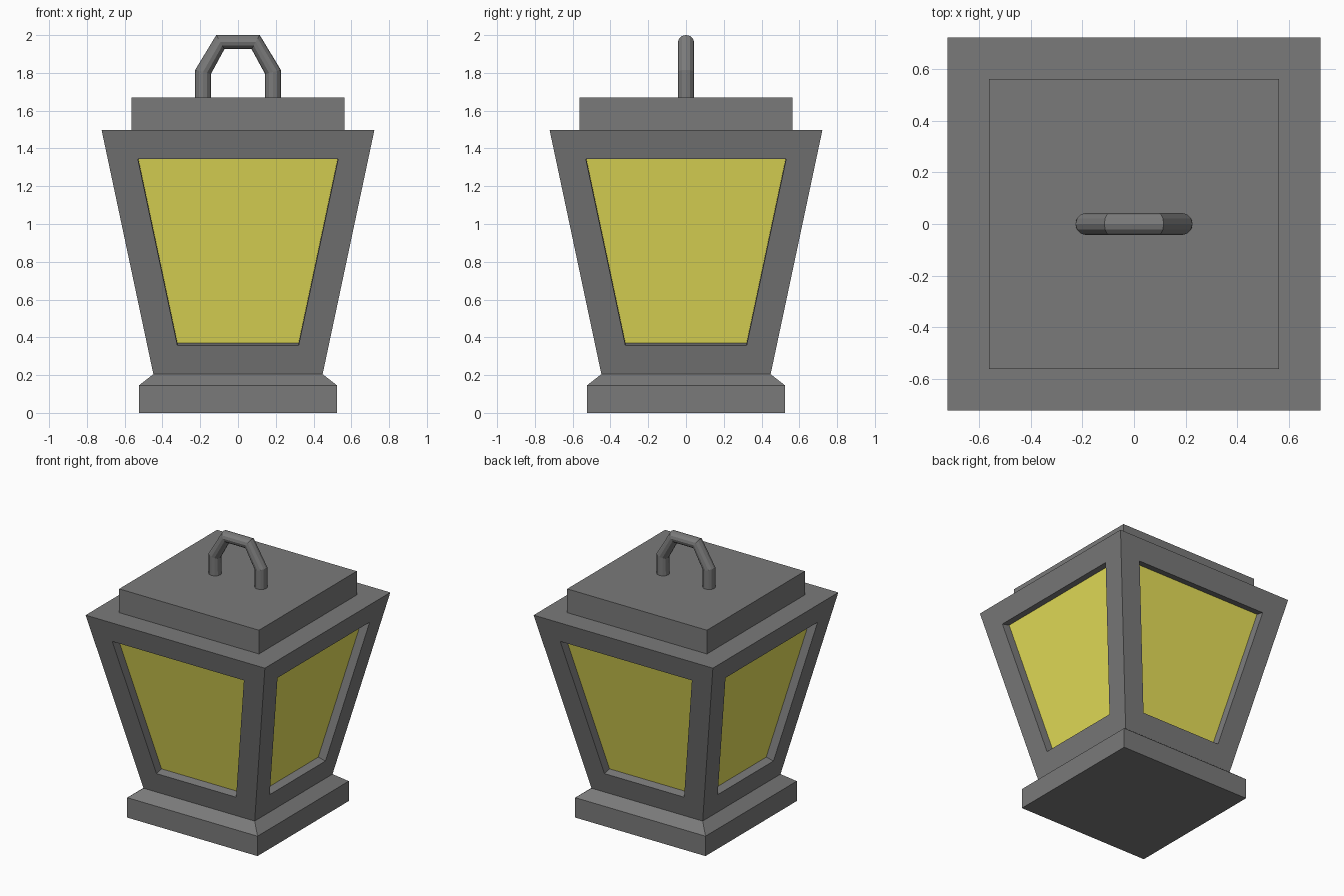
import bpy
import bmesh

# Remove the default object
default = bpy.data.objects.get("Cube")
if default:
    bpy.data.objects.remove(default, do_unlink=True)


def make_material(name, rgb):
    mat = bpy.data.materials.new(name)
    mat.use_nodes = True
    colour = (*rgb, 1.0)
    mat.diffuse_color = colour
    bsdf = next(n for n in mat.node_tree.nodes if n.type == "BSDF_PRINCIPLED")
    bsdf.inputs["Base Color"].default_value = colour
    return mat


metal = make_material("grey metal", (0.195, 0.195, 0.195))
glass = make_material("yellow glass", (0.8, 0.75, 0.1))


def square_stack(name, profile, materials, panel_level=None):
    """Stack square rings (half width, height); optionally recess one level's sides."""
    bm = bmesh.new()
    corners = [(-1, -1), (1, -1), (1, 1), (-1, 1)]
    rings = [[bm.verts.new((x * h, y * h, z)) for x, y in corners] for h, z in profile]
    bm.faces.new(rings[0][::-1])
    bm.faces.new(rings[-1])
    panels = []
    for level, (low, high) in enumerate(zip(rings, rings[1:])):
        for i in range(4):
            j = (i + 1) % 4
            face = bm.faces.new((low[i], low[j], high[j], high[i]))
            if level == panel_level:
                panels.append(face)
    bm.normal_update()
    if panels:
        # Frame border, then straight recess walls, leaving the glass panes
        bmesh.ops.inset_individual(bm, faces=panels, thickness=0.156, use_even_offset=True)
        bmesh.ops.inset_individual(bm, faces=panels, thickness=0.0, depth=-0.06)
        for face in panels:
            face.material_index = 1
    mesh = bpy.data.meshes.new(name)
    bm.to_mesh(mesh)
    bm.free()
    for mat in materials:
        mesh.materials.append(mat)
    obj = bpy.data.objects.new(name, mesh)
    bpy.context.collection.objects.link(obj)
    return obj


# Foot, flared frame with four panes, and stepped lid in one continuous shell
square_stack(
    "lantern_body",
    [(0.525, 0.0), (0.525, 0.145), (0.448, 0.205),
     (0.722, 1.497), (0.563, 1.497), (0.563, 1.67)],
    [metal, glass],
    panel_level=2,
)

# Carrying handle: round bar bent over the lid
half = [(0.185, 1.66), (0.185, 1.805), (0.0935, 1.963)]
path = [(-x, z) for x, z in half] + half[::-1]
curve = bpy.data.curves.new("handle_path", "CURVE")
curve.dimensions = "3D"
curve.bevel_depth = 0.043
curve.bevel_resolution = 4
spline = curve.splines.new("POLY")
spline.use_smooth = False
spline.points.add(len(path) - 1)
for point, (x, z) in zip(spline.points, path):
    point.co = (x, 0, z, 1)
curve.materials.append(metal)
handle = bpy.data.objects.new("handle", curve)
bpy.context.collection.objects.link(handle)
bpy.ops.object.select_all(action="DESELECT")
handle.select_set(True)
bpy.context.view_layer.objects.active = handle
bpy.ops.object.convert(target="MESH")
